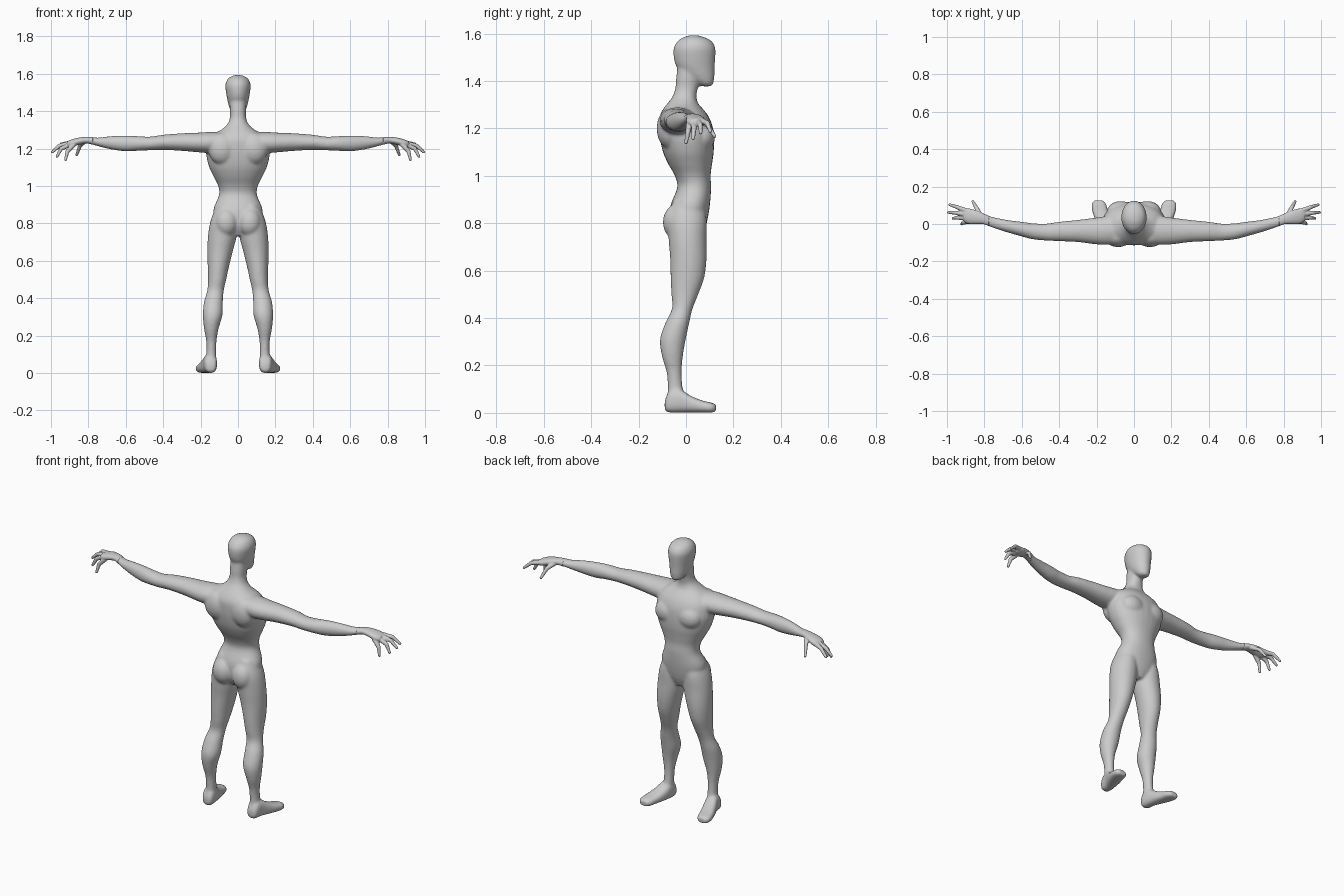
import bpy, bmesh, math
from mathutils import Vector, Matrix

grey = bpy.data.materials.new("plain_grey")
grey.diffuse_color = (0.6, 0.6, 0.6, 1)
PAD = 0.002  # offsets the slight shrinkage of the smoothing


def spline(rows, steps=4):
    """Smoothly interpolate between the ring rows."""
    out = []
    for i in range(len(rows) - 1):
        a, b, c, d = (rows[max(0, min(len(rows) - 1, i + k))] for k in (-1, 0, 1, 2))
        for s in range(steps):
            t = s / steps
            out.append([0.5 * (2 * q + (r - p) * t + (2 * p - 5 * q + 4 * r - w) * t * t
                               + (3 * q - p - 3 * r + w) * t ** 3)
                        for p, q, r, w in zip(a, b, c, d)])
    return out + [list(rows[-1])]


def loft(bm, axis, rows, side=1, power=2.2, n=28):
    """Skin rounded rings; row = position on axis, then low/high of the other two axes."""
    others = [k for k in range(3) if k != axis]
    rings = []
    for pos, lo1, hi1, lo2, hi2 in spline(rows):
        ring = []
        for k in range(n):
            a = 2 * math.pi * k / n
            u, v = (math.copysign(abs(f) ** (2 / power), f) for f in (math.cos(a), math.sin(a)))
            p = Vector((0, 0, 0))
            p[axis] = pos
            p[others[0]] = (lo1 + hi1) / 2 + u * ((hi1 - lo1) / 2 + PAD)
            p[others[1]] = (lo2 + hi2) / 2 + v * ((hi2 - lo2) / 2 + PAD)
            p.x *= side
            ring.append(bm.verts.new(p))
        rings.append(ring)
    for r, s in zip(rings, rings[1:]):
        for k in range(n):
            bm.faces.new((r[k], r[(k + 1) % n], s[(k + 1) % n], s[k]))
    bm.faces.new(rings[0])
    bm.faces.new(rings[-1])


def ball(bm, centre, radii, side=1):
    c = Vector((centre[0] * side, centre[1], centre[2]))
    bmesh.ops.create_uvsphere(bm, u_segments=20, v_segments=12, radius=1,
                              matrix=Matrix.Translation(c) @ Matrix.Diagonal((*radii, 1)))


def finger(bm, points, radii, side):
    """Tapered segments with round joints."""
    pts = [Vector((x * side, y, z)) for x, y, z in points]
    for p, r in zip(pts, radii):
        bmesh.ops.create_uvsphere(bm, u_segments=14, v_segments=10, radius=r,
                                  matrix=Matrix.Translation(p))
    for i in range(len(pts) - 1):
        d = pts[i + 1] - pts[i]
        m = Matrix.Translation((pts[i] + pts[i + 1]) / 2) @ d.to_track_quat('Z', 'Y').to_matrix().to_4x4()
        bmesh.ops.create_cone(bm, cap_ends=True, segments=14, radius1=radii[i],
                              radius2=radii[i + 1], depth=d.length, matrix=m)


def finish(bm, name, voxel, iterations):
    """Fuse the overlapping parts into one smooth skin."""
    bmesh.ops.recalc_face_normals(bm, faces=bm.faces)
    me = bpy.data.meshes.new(name)
    bm.to_mesh(me)
    bm.free()
    me.materials.append(grey)
    ob = bpy.data.objects.new(name, me)
    bpy.context.collection.objects.link(ob)
    fuse = ob.modifiers.new("fuse", 'REMESH')
    fuse.mode = 'VOXEL'
    fuse.voxel_size = voxel
    fuse.use_smooth_shade = True
    soft = ob.modifiers.new("soften", 'SMOOTH')
    soft.factor = 0.5
    soft.iterations = iterations


body = bmesh.new()

# torso and neck: z, half width, back, front
torso = [(.735, .035, -.04, .06), (.79, .11, -.065, .083), (.87, .130, -.065, .098),
         (.95, .100, -.035, .104), (1.0, .104, -.045, .102), (1.05, .128, -.073, .108),
         (1.1, .152, -.095, .115), (1.16, .167, -.108, .116), (1.21, .163, -.112, .110),
         (1.25, .152, -.110, .094), (1.28, .122, -.096, .072), (1.305, .082, -.077, .05),
         (1.335, .052, -.055, .042), (1.37, .041, -.043, .048), (1.41, .042, -.04, .055),
         (1.45, .042, -.035, .06)]
loft(body, 2, [(z, -w, w, b, f) for z, w, b, f in torso])

# head
head = [(1.378, .016, .065, .105), (1.39, .032, .045, .114), (1.42, .045, 0, .118),
        (1.46, .055, -.038, .119), (1.5, .062, -.05, .122), (1.54, .066, -.05, .122),
        (1.57, .055, -.032, .105), (1.585, .037, -.008, .075), (1.593, .016, .015, .05)]
loft(body, 2, [(z, -w, w, b, f) for z, w, b, f in head], power=2.0)

# leg: z, inner, outer, back, front
leg = [(.90, .02, .11, -.05, .07), (.82, .01, .143, -.075, .085), (.74, .008, .158, -.072, .085),
       (.65, .03, .162, -.065, .085), (.57, .05, .16, -.063, .075), (.5, .065, .158, -.06, .05),
       (.44, .078, .163, -.057, .026), (.38, .083, .18, -.085, .012), (.31, .085, .186, -.108, -.003),
       (.24, .105, .18, -.1, -.015), (.17, .117, .168, -.08, -.02), (.1, .118, .167, -.075, -.015),
       (.03, .118, .175, -.083, 0)]
# foot: y, inner, outer, bottom, top
foot = [(-.09, .125, .165, .012, .05), (-.07, .115, .178, .003, .09), (-.03, .115, .185, .003, .1),
        (.02, .125, .205, .003, .07), (.07, .14, .222, .003, .05), (.105, .15, .225, .003, .042),
        (.126, .165, .213, .006, .034)]
# arm: x, back, front, bottom, top
arm = [(.06, -.10, .05, 1.2, 1.285), (.15, -.11, .04, 1.18, 1.287), (.22, -.105, .03, 1.183, 1.283),
       (.3, -.095, .02, 1.19, 1.28), (.4, -.09, .01, 1.195, 1.272), (.47, -.087, 0, 1.193, 1.262),
       (.54, -.08, .002, 1.19, 1.265), (.6, -.065, .01, 1.187, 1.268), (.68, -.042, .02, 1.198, 1.265),
       (.75, -.02, .035, 1.215, 1.257), (.8, 0, .05, 1.23, 1.262)]
for side in (1, -1):
    loft(body, 2, leg, side, 2.0)
    loft(body, 1, foot, side, 2.6)
    loft(body, 0, arm, side, 2.0)
    ball(body, (.062, -.04, .805), (.062, .058, .075), side)   # buttock
    ball(body, (.07, .068, 1.165), (.075, .055, .065), side)   # chest muscle
    ball(body, (.085, -.07, 1.2), (.075, .054, .085), side)    # shoulder blade
finish(body, "body", 0.007, 9)

# hands
palm = [(.775, -.01, .042, 1.222, 1.259), (.81, .002, .056, 1.23, 1.261),
        (.85, .002, .073, 1.222, 1.257), (.89, .004, .082, 1.21, 1.247),
        (.912, .018, .078, 1.21, 1.238)]
fingers = [((.895, .07, 1.23), (.945, .09, 1.222), (.985, .103, 1.188)),
           ((.9, .052, 1.228), (.955, .06, 1.215), (.993, .062, 1.182)),
           ((.895, .032, 1.224), (.945, .034, 1.2), (.968, .03, 1.158)),
           ((.88, .014, 1.22), (.912, .008, 1.185), (.922, 0, 1.14)),
           ((.82, .045, 1.24), (.845, .09, 1.215), (.862, .121, 1.167))]
for side, name in ((1, "right_hand"), (-1, "left_hand")):
    hand = bmesh.new()
    loft(hand, 0, palm, side)
    for points in fingers:
        finger(hand, points, (.014, .011, .0075), side)
    finish(hand, name, 0.0035, 4)
